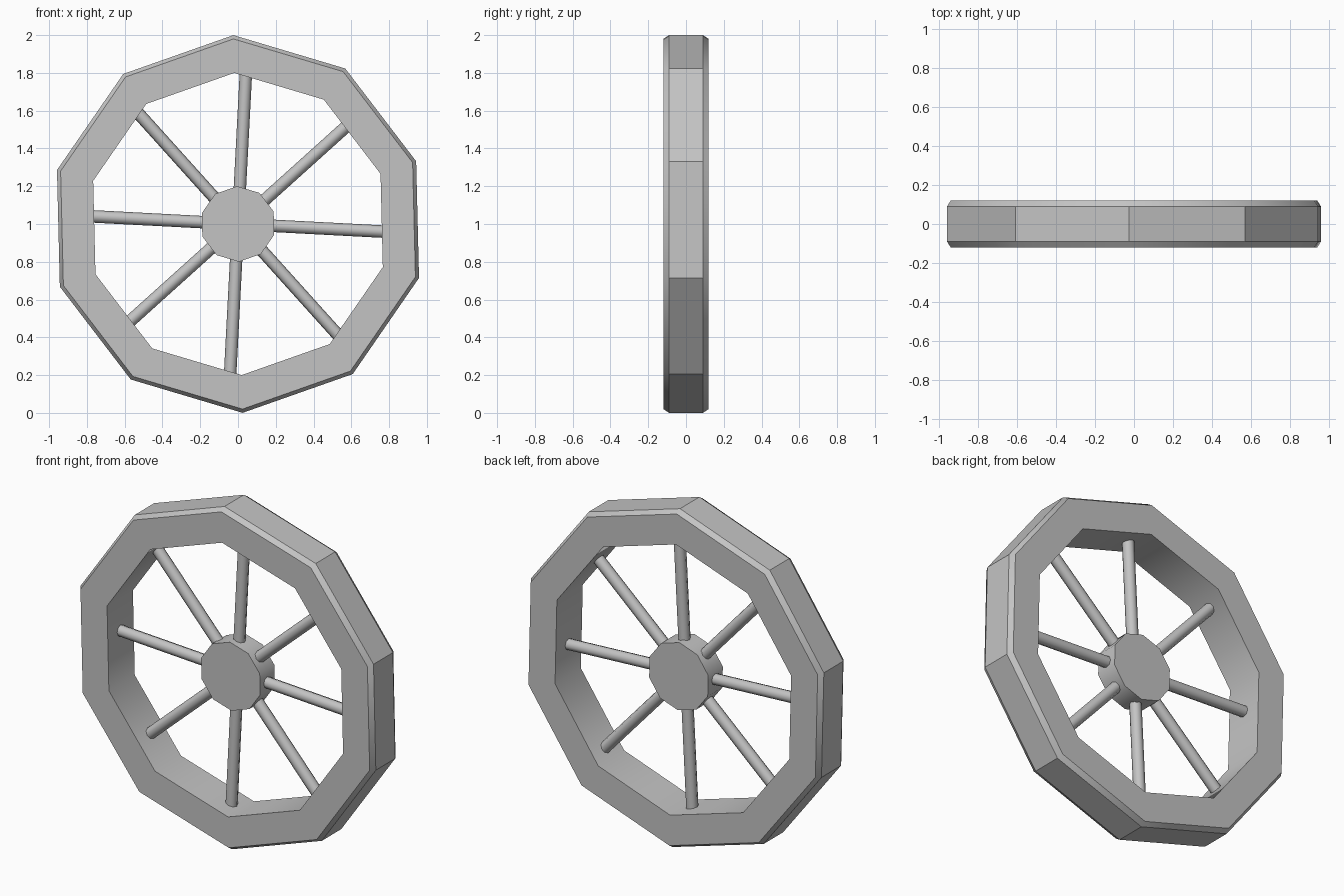
import bpy, bmesh, math
from mathutils import Matrix, Vector

cube = bpy.data.objects.get("Cube")
if cube:
    bpy.data.objects.remove(cube)

grey = bpy.data.materials.new("plain grey")
grey.use_nodes = True
grey.diffuse_color = (0.55, 0.55, 0.55, 1)
grey.node_tree.nodes["Principled BSDF"].inputs["Base Color"].default_value = grey.diffuse_color

SIDES = 10
TURN = math.radians(91.4)
CENTRE = Vector((0, 0, 1))


def add_object(name, bm):
    bmesh.ops.recalc_face_normals(bm, faces=bm.faces)
    mesh = bpy.data.meshes.new(name)
    bm.to_mesh(mesh)
    bm.free()
    mesh.materials.append(grey)
    obj = bpy.data.objects.new(name, mesh)
    bpy.context.collection.objects.link(obj)
    return obj


def ring(bm, radius, y):
    angles = [TURN + math.tau * i / SIDES for i in range(SIDES)]
    return [bm.verts.new(CENTRE + Vector((radius * math.cos(a), y, radius * math.sin(a))))
            for a in angles]


def bridge(bm, a, b, smooth):
    for i in range(SIDES):
        j = (i + 1) % SIDES
        face = bm.faces.new((a[i], a[j], b[j], b[i]))
        face.smooth = smooth


def sharpen_rings(bm, rings):
    for loop in rings:
        for i in range(SIDES):
            bm.edges.get((loop[i], loop[(i + 1) % SIDES])).smooth = False


# Rim: ten-sided band with chamfered outer edges, swept from a profile
bm = bmesh.new()
profile = [(0.8, -0.12), (0.98, -0.12), (1.0, -0.09),
           (1.0, 0.09), (0.98, 0.12), (0.8, 0.12)]
loops = [ring(bm, r, y) for r, y in profile]
for k, smooth in enumerate((False, True, False, True, False, True)):
    bridge(bm, loops[k], loops[(k + 1) % len(loops)], smooth)
sharpen_rings(bm, loops)
add_object("rim", bm)

# Hub: short ten-sided drum
bm = bmesh.new()
front, back = ring(bm, 0.2, -0.068), ring(bm, 0.2, 0.068)
bridge(bm, front, back, True)
bm.faces.new(front)
bm.faces.new(back)
sharpen_rings(bm, (front, back))
add_object("hub", bm)

# Spokes: eight round bars running from hub into rim
for n in range(8):
    angle = math.radians(-3 + 45 * n)
    direction = Vector((math.cos(angle), 0, math.sin(angle)))
    place = Matrix.Translation(CENTRE + direction * 0.485)
    turn = Matrix.Rotation(math.pi / 2 - angle, 4, 'Y')
    bm = bmesh.new()
    bmesh.ops.create_cone(bm, cap_ends=True, segments=8, radius1=0.033,
                          radius2=0.033, depth=0.67, matrix=place @ turn)
    for face in bm.faces:
        face.smooth = len(face.verts) == 4
    for edge in bm.edges:
        edge.smooth = all(f.smooth for f in edge.link_faces)
    add_object(f"spoke_{n + 1}", bm)
